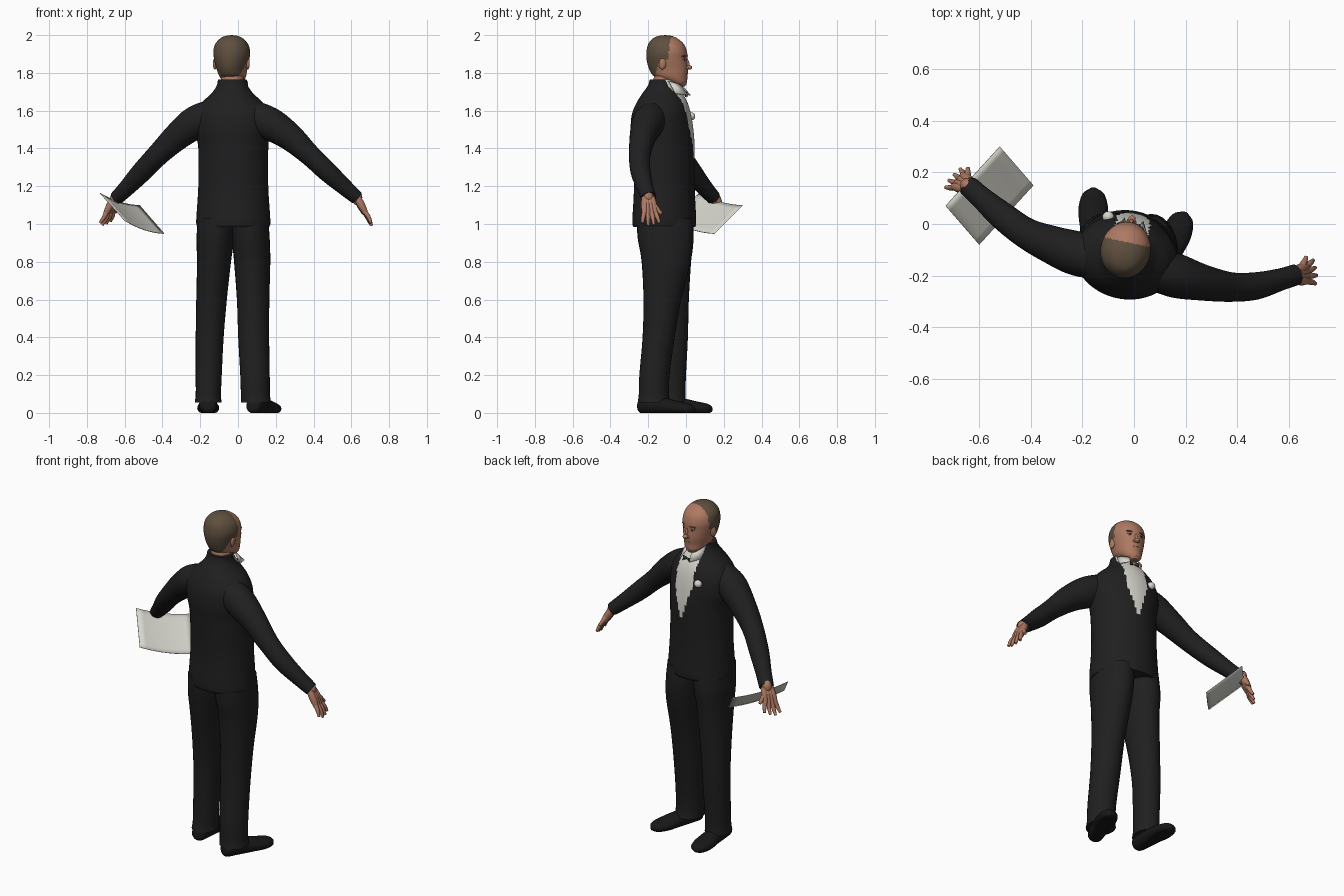
import bpy, bmesh, math
from mathutils import Vector, Matrix

cube = bpy.data.objects.get("Cube")
if cube:
    bpy.data.objects.remove(cube)


def material(name, r, g, b):
    m = bpy.data.materials.new(name)
    m.use_nodes = True
    m.diffuse_color = (r, g, b, 1)
    bsdf = m.node_tree.nodes["Principled BSDF"]
    bsdf.inputs["Base Color"].default_value = (r, g, b, 1)
    bsdf.inputs["Roughness"].default_value = 0.8
    return m


SUIT = material("suit black", 0.014, 0.014, 0.014)
SHOE = material("shoe black", 0.009, 0.009, 0.009)
SKIN = material("skin", 0.42, 0.19, 0.12)
HAIR = material("hair brown", 0.115, 0.08, 0.05)
WHITE = material("shirt white", 0.68, 0.67, 0.61)
LIP = material("lip", 0.27, 0.1, 0.075)
DARK = material("eye dark", 0.04, 0.025, 0.02)


def finish(name, bm, mats, rule=None, angle=50):
    bmesh.ops.recalc_face_normals(bm, faces=bm.faces)
    if rule:
        for f in bm.faces:
            f.material_index = rule(f.calc_center_median())
    me = bpy.data.meshes.new(name)
    bm.to_mesh(me)
    bm.free()
    for m in mats:
        me.materials.append(m)
    me.shade_smooth()
    me.set_sharp_from_angle(angle=math.radians(angle))
    ob = bpy.data.objects.new(name, me)
    bpy.context.collection.objects.link(ob)
    return ob


def spline(keys, sub):
    """Catmull-Rom samples through the key tuples."""
    k = [Vector(q) for q in keys]
    k = [2 * k[0] - k[1]] + k + [2 * k[-1] - k[-2]]
    out = []
    for p, q, r, s in zip(k, k[1:], k[2:], k[3:]):
        for i in range(sub):
            t = i / sub
            out.append(0.5 * (2 * q + (r - p) * t + (2 * p - 5 * q + 4 * r - s) * t * t
                              + (3 * q - p - 3 * r + s) * t ** 3))
    return out + [k[-2]]


def loft(name, keys, mats, level=True, yaw=0, seg=28, sub=5, rule=None, floor=-1):
    """Skin elliptical rings (x, y, z, half width, half depth), level or across the path."""
    rows = spline(keys, sub)
    pts = [Vector(r[:3]) for r in rows]
    bm = bmesh.new()
    rings = []
    for i, (r, c) in enumerate(zip(rows, pts)):
        if level:
            u, v = (Matrix.Rotation(yaw, 3, "Z") @ Vector(d) for d in ((1, 0, 0), (0, 1, 0)))
        else:
            t = (pts[min(i + 1, len(pts) - 1)] - pts[max(i - 1, 0)]).normalized()
            u = t.cross(Vector((0, 0, 1))).normalized()
            v = u.cross(t)
        ring = []
        for j in range(seg):
            w = math.tau * j / seg
            p = c + u * (max(r[3], 0.001) * math.cos(w)) + v * (max(r[4], 0.001) * math.sin(w))
            p.z = max(p.z, floor)
            ring.append(bm.verts.new(p))
        rings.append(ring)
    for a, b in zip(rings, rings[1:]):
        for j in range(seg):
            n = (j + 1) % seg
            bm.faces.new((a[j], a[n], b[n], b[j]))
    bm.faces.new(rings[0])
    bm.faces.new(rings[-1])
    return finish(name, bm, mats, rule)


def ellipsoid(name, loc, size, mat, yaw=0, tilt=0):
    bm = bmesh.new()
    m = (Matrix.Translation(loc) @ Matrix.Rotation(yaw, 4, "Z") @ Matrix.Rotation(tilt, 4, "X")
         @ Matrix.Diagonal((*size, 1)))
    bmesh.ops.create_uvsphere(bm, u_segments=20, v_segments=12, radius=1, matrix=m)
    return finish(name, bm, [mat])


def plate(name, grid, mat, thick=0.004):
    bm = bmesh.new()
    vs = [[bm.verts.new(p) for p in row] for row in grid]
    for a, b in zip(vs, vs[1:]):
        for j in range(len(a) - 1):
            bm.faces.new((a[j], a[j + 1], b[j + 1], b[j]))
    ob = finish(name, bm, [mat], angle=30)
    ob.modifiers.new("thickness", "SOLIDIFY").thickness = thick


def local(center, yaw, p):
    return Matrix.Rotation(-yaw, 3, "Z") @ (p - center)


# Jacket, with the shirt front coloured as a V
YAW = math.radians(-10)
BODY = Vector((-0.025, -0.12, 0))


def shirt_rule(p):
    q = local(BODY, YAW, p)
    return int(q.y > 0 and abs(q.x) < min(0.065, (p.z - 1.33) * 0.32))


loft("jacket", [(-.025, -.115, .985, .192, .163), (-.025, -.115, 1.02, .197, .168),
                (-.025, -.115, 1.2, .186, .16), (-.025, -.12, 1.4, .186, .165),
                (-.03, -.127, 1.5, .2, .165), (-.03, -.13, 1.58, .198, .155),
                (-.03, -.127, 1.64, .165, .135), (-.03, -.125, 1.69, .112, .107),
                (-.03, -.125, 1.73, .084, .078), (-.03, -.125, 1.765, .076, .066)],
     [SUIT, WHITE], yaw=YAW, seg=96, sub=10, rule=shirt_rule)

# Sleeves
loft("left_sleeve", [(.04, -.16, 1.585, .08, .08), (.16, -.2, 1.535, .086, .088),
                     (.27, -.228, 1.465, .07, .074), (.38, -.245, 1.365, .057, .057),
                     (.475, -.24, 1.275, .053, .053), (.57, -.215, 1.19, .043, .043),
                     (.628, -.197, 1.14, .041, .037)], [SUIT], level=False)
loft("right_sleeve", [(-.1, -.14, 1.59, .08, .08), (-.22, -.115, 1.54, .086, .088),
                      (-.32, -.08, 1.465, .074, .074), (-.42, -.035, 1.37, .06, .06),
                      (-.515, .035, 1.27, .054, .054), (-.59, .1, 1.19, .044, .044),
                      (-.64, .145, 1.14, .041, .037)], [SUIT], level=False)


# Hands: palm, four fingers and a thumb
def hand(side, wrist, reach, across):
    w, d, a = Vector(wrist), Vector(reach), Vector(across).normalized()

    def limb(part, a0, d0, a1, d1, r0, r1, r2):
        p, q = w + a * a0 + d * d0, w + a * a1 + d * d1
        m = (p + q) / 2 + (p - w).cross(a) * 0.05
        loft(f"{side}_{part}", [(*p, r0, r0), (*m, r1, r1), (*q, r2, r2)],
             [SKIN], level=False, seg=12, sub=4)

    ellipsoid(f"{side}_wrist", w, (.028, .028, .04), SKIN)
    for i in range(4):
        s = (i - 1.5) * 0.019
        limb(f"palm_{i}", s * .6, 0, s, .58, .019, .02, .014)
        limb(f"finger_{i}", s, .5, s * 1.6, (.93, 1.03, 1, .93)[i], .0125, .0115, .007)
    limb("thumb", .01, .15, .062, .6, .017, .014, .008)


hand("left", (.63, -.2, 1.14), (.075, .015, -.145), (-.1, 1, 0))
hand("right", (-.647, .15, 1.14), (-.06, .03, -.14), (.6, .75, .1))

# Trousers
loft("left_trouser", [(.095, -.17, .055, .08, .086), (.092, -.17, .1, .077, .08),
                      (.09, -.167, .2, .078, .08), (.083, -.145, .4, .082, .085),
                      (.08, -.125, .6, .086, .1), (.075, -.105, .8, .096, .13),
                      (.068, -.108, .92, .1, .147), (.06, -.115, 1.03, .1, .148)], [SUIT])
loft("right_trouser", [(-.158, -.085, .055, .071, .085), (-.157, -.083, .1, .067, .08),
                       (-.155, -.08, .2, .069, .08), (-.15, -.075, .4, .074, .085),
                       (-.14, -.085, .6, .081, .1), (-.127, -.1, .8, .09, .127),
                       (-.12, -.105, .92, .1, .145), (-.112, -.112, 1.03, .1, .148)], [SUIT])


# Shoes, flat on the floor
def shoe(name, heel, toe):
    h, t = Vector(heel), Vector(toe)
    shape = [(0, .035, .01, .01), (.03, .035, .038, .036), (.2, .04, .048, .045),
             (.45, .035, .05, .044), (.72, .025, .058, .036), (.92, .02, .043, .027),
             (1, .016, .01, .01)]
    loft(name, [(*h.lerp(t, f), z, a, b) for f, z, a, b in shape], [SHOE],
         level=False, floor=0, sub=4)


shoe("left_shoe", (.075, -.25), (.2, .045))
shoe("right_shoe", (-.158, -.17), (-.158, .14))

# Head, with the hair coloured by position
TURN = math.radians(-12)
HEAD = Vector((-.033, -.1, 0))


def hair_rule(p):
    q = local(HEAD, TURN, p)
    edge = 0.03 if p.z > 1.87 else -0.02 - (1.87 - p.z) * 0.4
    return int(q.y < edge and p.z > 1.775)


def on_head(x, y, z):
    return HEAD + Matrix.Rotation(TURN, 3, "Z") @ Vector((x, y, z))


loft("neck", [(-.03, -.12, 1.68, .066, .062), (-.03, -.115, 1.75, .06, .06),
              (-.03, -.1, 1.82, .06, .06)], [SKIN])
loft("head", [(-.022, -.028, 1.727, .022, .022), (-.024, -.045, 1.75, .05, .05),
              (-.028, -.08, 1.78, .069, .088), (-.032, -.092, 1.82, .08, .104),
              (-.033, -.1, 1.87, .092, .109), (-.033, -.102, 1.91, .097, .108),
              (-.034, -.105, 1.95, .088, .096), (-.034, -.11, 1.98, .063, .069),
              (-.034, -.11, 1.995, .034, .037), (-.034, -.11, 2, .001, .001)],
     [SKIN, HAIR], yaw=TURN, seg=72, sub=8, rule=hair_rule)

# Face
ellipsoid("nose_bridge", on_head(0, .108, 1.85), (.009, .013, .03), SKIN, TURN, .25)
ellipsoid("nose_tip", on_head(0, .118, 1.829), (.015, .018, .012), SKIN, TURN)
ellipsoid("chin", on_head(0, .088, 1.747), (.022, .018, .016), SKIN, TURN)
ellipsoid("upper_lip", on_head(0, .103, 1.795), (.024, .008, .005), LIP, TURN)
ellipsoid("lower_lip", on_head(0, .099, 1.786), (.02, .009, .005), LIP, TURN)
for side, s in (("right", -1), ("left", 1)):
    turn = TURN - s * 0.35
    ellipsoid(f"{side}_eye", on_head(s * .034, .096, 1.868), (.013, .007, .006), WHITE, turn)
    ellipsoid(f"{side}_iris", on_head(s * .034, .1, 1.868), (.006, .005, .0055), DARK, turn)
    ellipsoid(f"{side}_eyelid", on_head(s * .034, .096, 1.875), (.016, .008, .004), SKIN, turn)
    ellipsoid(f"{side}_brow", on_head(s * .035, .097, 1.889), (.02, .008, .004), HAIR, turn)
    ellipsoid(f"{side}_nostril", on_head(s * .011, .108, 1.826), (.009, .012, .008), SKIN, TURN)
    ellipsoid(f"{side}_ear", on_head(s * .088, -.005, 1.85), (.01, .02, .032), SKIN,
              TURN + s * 0.3, -0.15)

    # Open wing collar and the small dark tie ends
    def front(x, y, z):
        return BODY + Matrix.Rotation(YAW, 3, "Z") @ Vector((s * x, y, z))

    plate(f"{side}_collar", [[front(.068, .04, 1.755), front(.014, .095, 1.735)],
                             [front(.066, .075, 1.69), front(.035, .138, 1.68)]], WHITE)
    plate(f"{side}_tie_end", [[front(.003, .115, 1.69), front(.026, .122, 1.7)],
                              [front(.003, .118, 1.682), front(.026, .126, 1.672)]], DARK)

# Buttonhole flower
ellipsoid("flower", (-.1, .028, 1.57), (.023, .021, .021), WHITE)
ellipsoid("flower_stem", (-.1, .012, 1.545), (.008, .012, .025), SUIT)

# Sheet of paper held in the right hand, sagging a little
A, B, C, D = (Vector(p) for p in ((-.73, .07, 1.165), (-.52, .3, 1.1),
                                  (-.39, .15, .95), (-.6, -.08, 1.02)))
N = 8
sheet = []
for i in range(N + 1):
    u = i / N
    row = [A.lerp(D, j / N).lerp(B.lerp(C, j / N), u) for j in range(N + 1)]
    sheet.append([p - Vector((0, 0, .06 * u * (1 - u))) for p in row])
plate("paper_sheet", sheet, WHITE, 0.003)
